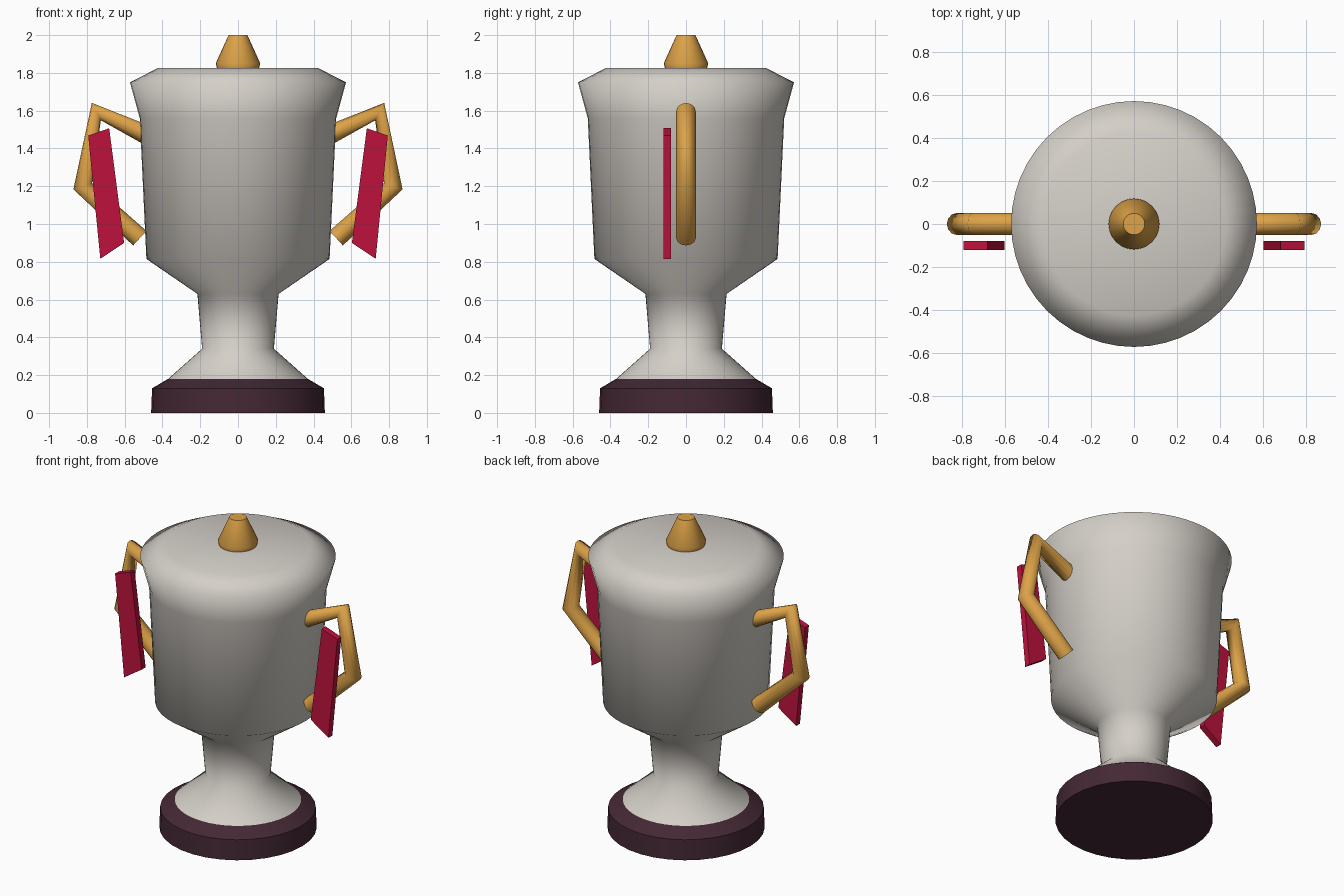
import bpy, bmesh, math

if "Cube" in bpy.data.objects:
    bpy.data.objects.remove(bpy.data.objects["Cube"])


def material(name, rgb):
    lin = [((c / 255 + 0.055) / 1.055) ** 2.4 for c in rgb]
    m = bpy.data.materials.new(name)
    m.diffuse_color = (*lin, 1)
    m.use_nodes = True
    m.node_tree.nodes["Principled BSDF"].inputs["Base Color"].default_value = m.diffuse_color
    return m


silver = material("silver", (212, 207, 200))
gold = material("gold", (222, 163, 72))
dark_wood = material("dark wood", (68, 40, 52))
crimson = material("crimson", (190, 18, 60))


def add_mesh(name, bm, mat):
    bmesh.ops.recalc_face_normals(bm, faces=bm.faces[:])
    me = bpy.data.meshes.new(name)
    bm.to_mesh(me)
    bm.free()
    me.materials.append(mat)
    ob = bpy.data.objects.new(name, me)
    bpy.context.collection.objects.link(ob)
    return ob


def lathe(name, profile, mat, segments=32, smooth_angle=None):
    """Turn a (radius, z) profile around the z axis and cap both ends."""
    bm = bmesh.new()
    rings = []
    for r, z in profile:
        rings.append([bm.verts.new((r * math.cos(a), r * math.sin(a), z))
                      for a in (2 * math.pi * i / segments for i in range(segments))])
    for lo, hi in zip(rings, rings[1:]):
        for i in range(segments):
            j = (i + 1) % segments
            bm.faces.new((lo[i], lo[j], hi[j], hi[i]))
    bm.faces.new(rings[0])
    bm.faces.new(rings[-1])
    ob = add_mesh(name, bm, mat)
    if smooth_angle:
        ob.data.shade_smooth()
        ob.data.set_sharp_from_angle(angle=math.radians(smooth_angle))
    return ob


# Plinth, cup with closed lid, lid knob
lathe("plinth", [(0.46, 0), (0.455, 0.13), (0.37, 0.18)], dark_wood, smooth_angle=25)
lathe("cup", [(0.37, 0.18), (0.19, 0.34), (0.215, 0.63), (0.485, 0.815), (0.52, 1.56),
              (0.572, 1.75), (0.425, 1.825)], silver, 48, smooth_angle=85)
lathe("lid_knob", [(0.11, 1.82), (0.118, 1.85), (0.05, 2.0)], gold, 24, smooth_angle=50)


# Bent tube handles
def handle(name, side):
    cu = bpy.data.curves.new(name, 'CURVE')
    cu.dimensions = '3D'
    cu.bevel_depth = 0.052
    cu.bevel_resolution = 4
    cu.use_fill_caps = True
    path = [(0.47, 1.465), (0.75, 1.595), (0.822, 1.2), (0.52, 0.925)]
    sp = cu.splines.new('POLY')
    sp.points.add(len(path) - 1)
    for p, (x, z) in zip(sp.points, path):
        p.co = (side * x, 0, z, 1)
    cu.materials.append(gold)
    ob = bpy.data.objects.new(name, cu)
    bpy.context.collection.objects.link(ob)


# Slanted ribbon hanging in front of each handle
def ribbon(name, side):
    bm = bmesh.new()
    outline = [(0.682, 1.507), (0.793, 1.468), (0.729, 0.816), (0.603, 0.9)]
    face = bm.faces.new([bm.verts.new((side * x, -0.12, z)) for x, z in outline])
    ext = bmesh.ops.extrude_face_region(bm, geom=[face], use_keep_orig=True)
    bmesh.ops.translate(bm, vec=(0, 0.04, 0),
                        verts=[v for v in ext["geom"] if isinstance(v, bmesh.types.BMVert)])
    add_mesh(name, bm, crimson)


for side, label in ((1, "right"), (-1, "left")):
    handle(label + "_handle", side)
    ribbon(label + "_ribbon", side)
